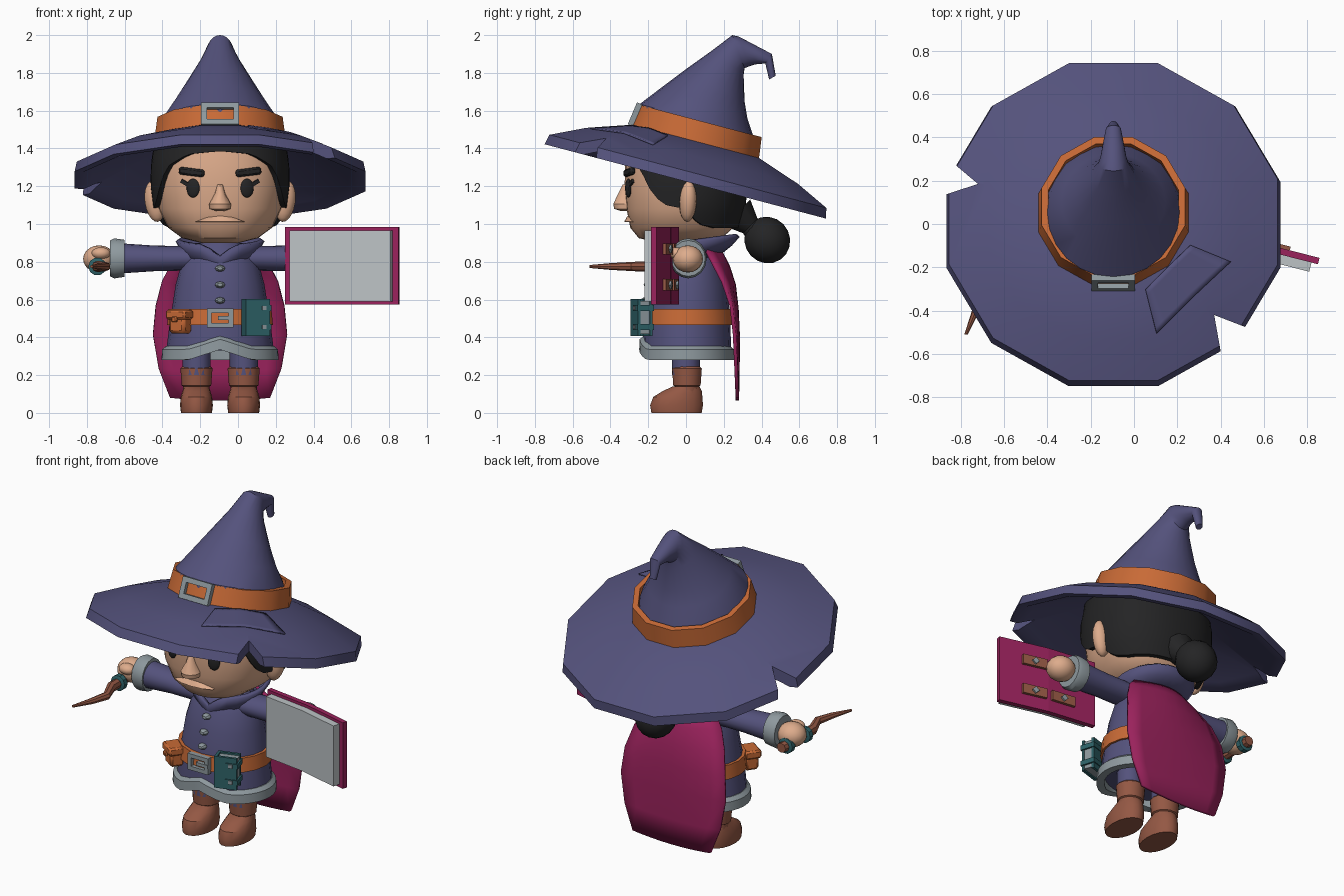
import bpy, bmesh, math
from math import sin, cos, pi, radians
from mathutils import Vector, Matrix, Euler

if "Cube" in bpy.data.objects:
    bpy.data.objects.remove(bpy.data.objects["Cube"])

CX = -0.095  # body centre line


def mat(name, r, g, b):
    m = bpy.data.materials.new(name)
    m.diffuse_color = [((c / 255 + 0.055) / 1.055) ** 2.4 for c in (r, g, b)] + [1]
    m.use_nodes = True
    m.node_tree.nodes["Principled BSDF"].inputs["Base Color"].default_value = m.diffuse_color
    return m


PURPLE = mat("purple_cloth", 84, 82, 124)
ORANGE = mat("orange_leather", 200, 106, 54)
SKIN = mat("skin", 222, 172, 140)
BLACK = mat("black_hair", 36, 36, 37)
MAGENTA = mat("magenta_cloth", 154, 34, 92)
BROWN = mat("brown_leather", 148, 88, 68)
TEAL = mat("teal", 46, 98, 104)
GREY = mat("grey_trim", 142, 153, 158)
PAGE = mat("page_paper", 188, 194, 197)


def add(name, verts, faces, m, solid=0, world=None):
    me = bpy.data.meshes.new(name)
    me.from_pydata([tuple(v) for v in verts], [], faces)
    bm = bmesh.new()
    bm.from_mesh(me)
    bmesh.ops.recalc_face_normals(bm, faces=bm.faces)
    bm.to_mesh(me)
    bm.free()
    me.materials.append(m)
    ob = bpy.data.objects.new(name, me)
    bpy.context.collection.objects.link(ob)
    if world:
        ob.matrix_world = world
    if solid:
        s = ob.modifiers.new("thickness", 'SOLIDIFY')
        s.thickness, s.offset = solid, 0
    return ob


def ring(c, u, v, n=16, off=0.0):
    c, u, v = Vector(c), Vector(u), Vector(v)
    return [c + u * cos(2 * pi * i / n + off) + v * sin(2 * pi * i / n + off) for i in range(n)]


def flat(z, rx, ry=None, x=CX, y=0, n=16, off=0.0):
    return ring((x, y, z), (rx, 0, 0), (0, ry or rx, 0), n, off)


def loft(name, rings, m, cap=True, loop=False, closed=True, **kw):
    n, k = len(rings[0]), len(rings)
    faces = [(r * n + i, r * n + (i + 1) % n, (r + 1) % k * n + (i + 1) % n, (r + 1) % k * n + i)
             for r in range(k if loop else k - 1) for i in range(n if closed else n - 1)]
    if cap and closed and not loop:
        faces += [tuple(range(n)), tuple(range((k - 1) * n, k * n))]
    return add(name, [p for r in rings for p in r], faces, m, **kw)


def box(name, size, loc, m, rot=(0, 0, 0), parent=Matrix(), bevel=0.0):
    v = [(x * size[0] / 2, y * size[1] / 2, z * size[2] / 2) for x in (-1, 1) for y in (-1, 1) for z in (-1, 1)]
    f = [(0, 1, 3, 2), (4, 6, 7, 5), (0, 4, 5, 1), (2, 3, 7, 6), (0, 2, 6, 4), (1, 5, 7, 3)]
    ob = add(name, v, f, m, world=parent @ Matrix.Translation(loc) @ Euler(rot).to_matrix().to_4x4())
    if bevel:
        ob.modifiers.new("bevel", 'BEVEL').width = bevel
    return ob


def ball(name, loc, scale, m, rot=(0, 0, 0), seg=16, rows=10):
    bm = bmesh.new()
    bmesh.ops.create_uvsphere(bm, u_segments=seg, v_segments=rows, radius=1)
    bmesh.ops.scale(bm, vec=scale, verts=bm.verts)
    me = bpy.data.meshes.new(name)
    bm.to_mesh(me)
    me.materials.append(m)
    ob = bpy.data.objects.new(name, me)
    bpy.context.collection.objects.link(ob)
    ob.location, ob.rotation_euler = loc, rot


def frame(name, w, h, t, d, m, world):
    for s in (-1, 1):
        box(name + "_side", (t, d, h), (s * (w - t) / 2, 0, 0), m, parent=world)
        box(name + "_bar", (w, d, t), (0, 0, s * (h - t) / 2), m, parent=world)


def lerp(tab, x):
    for p, q in zip(tab, tab[1:]):
        if x <= q[0]:
            t = max(0, (x - p[0]) / (q[0] - p[0]))
            return [a + (b - a) * t for a, b in zip(p[1:], q[1:])]
    return tab[-1][1:]


# ---- Hat: tilted brim with two notches, cone, band, buckle, patch
HAT = Matrix.Translation((CX, 0, 1.24)) @ Matrix.Rotation(radians(-14.8), 4, 'X')
TOP = [(0.34, 0.21), (0.6, 0.125), (0.785, 0.04)]
prof = [(0.36, 0.165), (0.70, 0.01), (0.75, -0.015), (0.797, -0.015)] + TOP[::-1]
brim = loft("hat_brim", [flat(z, r, x=0, n=12, off=pi / 12) for r, z in prof], PURPLE, world=HAT)
for tri in ([(0.37, -0.42), (0.42, -0.70), (0.72, -0.555)], [(-0.72, 0.185), (-1.0, 0.42), (-1.1, 0.06)]):
    cut = loft("notch_cutter", [[Vector((x, y, z)) for x, y in tri] for z in (0.8, 1.8)], PURPLE)
    mod = brim.modifiers.new("notch", 'BOOLEAN')
    mod.operation, mod.object, mod.solver = 'DIFFERENCE', cut, 'EXACT'
    bpy.context.view_layer.objects.active = brim
    bpy.ops.object.modifier_apply(modifier=mod.name)
    bpy.data.objects.remove(cut)
# front point, back point (y, z) and half width of each cone ring
cone = [(-0.27, 1.53, 0.375, 1.36, 0.325), (-0.245, 1.635, 0.355, 1.47, 0.305), (-0.12, 1.73, 0.325, 1.56, 0.24),
        (0.0, 1.82, 0.31, 1.65, 0.18), (0.14, 1.92, 0.305, 1.79, 0.105), (0.245, 2.0, 0.31, 1.825, 0.07),
        (0.28, 1.992, 0.335, 1.835, 0.06), (0.36, 1.95, 0.365, 1.845, 0.05), (0.455, 1.90, 0.42, 1.85, 0.035),
        (0.475, 1.785, 0.44, 1.765, 0.02)]
loft("hat_cone", [ring((CX, (a + c) / 2, (b + d) / 2), (w, 0, 0), (0, (c - a) / 2, (d - b) / 2), 24)
                  for a, b, c, d, w in cone], PURPLE)
loft("hat_band", [flat(z, r, x=0, n=12, off=pi / 12) for r, z in
                  ((0.31, 0.19), (0.36, 0.19), (0.343, 0.315), (0.31, 0.315))], ORANGE, loop=True, world=HAT)
frame("hat_buckle", 0.2, 0.125, 0.03, 0.03, GREY,
      HAT @ Matrix.Translation((0, -0.348, 0.26)) @ Matrix.Rotation(-0.14, 4, 'X'))
A, B, C, D = [Vector(p) for p in ((0.148, -0.364), (0.355, -0.153), (0.541, -0.215), (0.199, -0.556))]


def brim_point(p):
    d = (math.degrees(math.atan2(p.y, p.x)) + 15) % 30 - 15
    return (p.x, p.y, lerp(TOP, p.length * cos(radians(d)) / cos(pi / 12))[0] + 0.004)


loft("brim_patch", [[brim_point(A.lerp(B, i / 8).lerp(D.lerp(C, i / 8), j / 8)) for i in range(9)]
                    for j in range(9)], PURPLE, closed=False, solid=0.009, world=HAT)

# ---- Head, hair, ears and face
HEAD = [(0.90, 0.10, 0.14, 0.10), (0.925, 0.20, 0.25, 0.19), (0.98, 0.275, 0.295, 0.25), (1.08, 0.325, 0.315, 0.285),
        (1.2, 0.34, 0.325, 0.30), (1.32, 0.338, 0.322, 0.30), (1.43, 0.32, 0.30, 0.28)]


def head(a, z, off=0.0):
    rx, yf, yb = lerp(HEAD, z)
    sx, cy = (math.copysign(abs(f) ** 0.88, f) for f in (sin(a), cos(a)))
    return Vector((CX + (rx + off) * sx, -((yf if cy > 0 else yb) + off) * cy, z))


def face_y(x, z):
    return head(math.asin((abs(x) / lerp(HEAD, z)[0]) ** (1 / 0.88)), z).y


loft("head", [[head(2 * pi * i / 32, r[0]) for i in range(32)] for r in HEAD], SKIN)
LINE = [(0, 1.385), (25, 1.37), (45, 1.31), (55, 1.24), (63, 1.15), (75, 1.10), (90, 1.08), (100, 1.0), (120, 0.98),
        (180, 0.98)]
rows = []
for k in range(8):
    row = []
    for i in range(48):
        a = 2 * pi * i / 48
        lo = lerp(LINE, 180 - abs(180 - i * 7.5))[0]
        hi = 1.41 + 0.06 * cos(a)
        row.append(head(a, lo + (hi - lo) * max(0, k - 1) / 6, 0.0 if k == 0 else 0.028))
    rows.append(row)
loft("hair", rows, BLACK, cap=False)
ball("hair_bun", (CX, 0.43, 0.915), (0.12, 0.12, 0.125), BLACK, (0.6, 0, 0), 14, 9)
loft("bun_tie", [ring((CX, y, z), (r, 0, 0), (0, r * 0.7, r * 0.7), 12)
                 for y, z, r in ((0.27, 1.06, 0.10), (0.34, 0.99, 0.055), (0.40, 0.94, 0.08))], BLACK)
for s in (-1, 1):
    ball("ear", (CX + s * 0.345, 0.01, 1.12), (0.055, 0.045, 0.11), SKIN, (0, s * 0.15, s * 0.3))
    ball("eye", (CX + s * 0.143, face_y(0.143, 1.19) - 0.002, 1.19), (0.036, 0.014, 0.05), BLACK, (0, 0, s * 0.3))
    box("eyelash", (0.045, 0.02, 0.02), (CX + s * 0.185, face_y(0.185, 1.215), 1.218), BLACK, (0, -s * 0.5, s * 0.4))
    box("eyebrow", (0.14, 0.03, 0.04), (CX + s * 0.15, face_y(0.15, 1.275), 1.275), BLACK, (0, -s * 0.12, s * 0.3),
        bevel=0.01)
loft("nose", [flat(z, w, d, y=y, n=12) for z, w, d, y in
              ((1.07, 0.025, 0.025, -0.325), (1.08, 0.055, 0.055, -0.325), (1.105, 0.058, 0.06, -0.325),
               (1.16, 0.028, 0.04, -0.32), (1.21, 0.015, 0.02, -0.315))], SKIN)
lip = [(-0.13, 1.012), (-0.07, 1.035), (0, 1.043), (0.07, 1.035), (0.13, 1.012)]
loft("upper_lip", [[Vector((CX + x, face_y(x, z) + dy, zz)) for dy, zz in
                    ((0.03, z), (-0.002, z), (-0.02, 1.012), (0.03, 1.008))] for x, z in lip], SKIN)

# ---- Robe, collar, hem, belt and buttons
loft("robe", [flat(z, rx, ry, y=y, n=20) for z, rx, ry, y in
              ((0.33, 0.285, 0.235, 0.005), (0.45, 0.27, 0.23, 0.005), (0.55, 0.255, 0.222, 0.008),
               (0.68, 0.235, 0.205, 0.012), (0.79, 0.205, 0.175, 0.015), (0.85, 0.165, 0.15, 0.02),
               (0.9, 0.12, 0.12, 0.03))], PURPLE)


def hem_ring(r, z):
    pts = flat(z, 0.285 + r, 0.228 + r, y=0.005, n=36)
    for p in pts:
        if p.y < 0:
            p.z += 0.055 * max(0, 1 - abs(p.x - CX) / 0.17)
    return pts


loft("robe_hem", [hem_ring(r, z) for r, z in ((-0.02, 0.28), (0.025, 0.28), (0.022, 0.335), (0.0, 0.355),
                                              (-0.02, 0.355))], GREY, loop=True)
collar = []
for z, rx, ry, y in ((0.81, 0.17, 0.14, 0.02), (0.87, 0.20, 0.19, 0.045), (0.915, 0.225, 0.215, 0.06)):
    pts = flat(z, rx, ry, y=y, n=24)
    for p in pts:  # front opening dips in a V, back rises
        p.z += (p.y - y) / ry * 0.025 - 0.06 * max(0, 1 - abs(p.x - CX) / 0.09) * (p.y < 0)
    collar.append(pts)
loft("collar", collar, PURPLE, cap=False, solid=0.025)
loft("belt", [flat(z, 0.26 + r, 0.228 + r, y=0.006, n=20) for r, z in
              ((-0.02, 0.465), (0.02, 0.465), (0.012, 0.55), (-0.02, 0.55))], ORANGE, loop=True)
frame("belt_buckle", 0.14, 0.10, 0.024, 0.03, GREY, Matrix.Translation((CX, -0.245, 0.503)))
box("buckle_prong", (0.08, 0.025, 0.02), (CX + 0.03, -0.25, 0.503), GREY)
for z, y in ((0.765, -0.172), (0.678, -0.197), (0.595, -0.212)):
    ball("button", (CX, y, z), (0.027, 0.018, 0.027), GREY, (pi / 2, 0, 0), 8, 6)

# ---- Belt pouch and small belt book
P = Matrix.Translation((-0.305, -0.185, 0.48)) @ Matrix.Rotation(-0.6, 4, 'Z')
box("pouch", (0.10, 0.085, 0.11), (0, 0, -0.005), ORANGE, parent=P, bevel=0.015)
box("pouch_flap", (0.125, 0.10, 0.05), (0, -0.003, 0.04), ORANGE, parent=P, bevel=0.01)
box("pouch_clasp", (0.03, 0.02, 0.03), (0, -0.055, 0.015), ORANGE, parent=P, bevel=0.005)
K = Matrix.Translation((0.095, -0.235, 0.505)) @ Matrix.Rotation(0.3, 4, 'Z')
box("small_book_pages", (0.115, 0.05, 0.175), (0.004, 0, 0), GREY, parent=K)
for y in (-0.033, 0.033):
    box("small_book_cover", (0.13, 0.016, 0.195), (0, y, 0), TEAL, parent=K)
box("small_book_spine", (0.016, 0.08, 0.195), (-0.06, 0, 0), TEAL, parent=K)
for z in (-0.05, 0.05):
    box("small_book_strap", (0.075, 0.092, 0.03), (0.035, 0, z), TEAL, parent=K)
    box("small_book_stud", (0.022, 0.01, 0.022), (0.03, -0.048, z), GREY, parent=K)

# ---- Arms and legs
for s in (-1, 1):
    def arm(d, rz, ry, n=16):
        return ring((CX + s * d, 0.012, 0.818), (0, ry, 0), (0, 0, rz), n)
    loft("sleeve", [arm(*p) for p in ((0.08, 0.06, 0.09), (0.2, 0.065, 0.085), (0.35, 0.068, 0.08),
                                      (0.53, 0.08, 0.085))], PURPLE)
    loft("cuff", [arm(*p) for p in ((0.505, 0.075, 0.075), (0.505, 0.098, 0.094), (0.56, 0.106, 0.098),
                                    (0.582, 0.095, 0.09), (0.582, 0.06, 0.06))], GREY)
    ball("hand", (CX + s * 0.64, 0.01, 0.815), (0.085, 0.08, 0.072), SKIN)
    ball("thumb", (CX + s * 0.63, -0.05, 0.845), (0.05, 0.04, 0.032), SKIN)
    x = CX + s * 0.125
    loft("trouser_leg", [flat(z, 0.075, x=x, n=12) for z in (0.2, 0.36)], PURPLE)
    loft("boot_shaft", [flat(z, r, r * 0.95, x=x, y=0.005, n=14) for z, r in
                        ((0.06, 0.07), (0.14, 0.07), (0.145, 0.078), (0.235, 0.085), (0.245, 0.075))], BROWN)
    loft("boot_foot", [flat(z, w, d, x=x, y=y, n=18) for z, w, d, y in
                       ((0, 0.082, 0.135, -0.05), (0.04, 0.087, 0.142, -0.05), (0.085, 0.083, 0.132, -0.043),
                        (0.115, 0.074, 0.105, -0.02), (0.14, 0.066, 0.072, 0.0))], BROWN)

# ---- Wand with teal rings
path = [(-0.74, 0.125, 0.03), (-0.745, 0.08, 0.032), (-0.745, 0.07, 0.024), (-0.745, -0.18, 0.03),
        (-0.70, -0.29, 0.024), (-0.73, -0.40, 0.018), (-0.775, -0.51, 0.008)]
loft("wand", [ring((x, y, 0.775), (r, 0, 0), (0, 0, r), 8) for x, y, r in path], BROWN)
for y in (0.075, -0.10):
    loft("wand_ring", [ring((-0.745, y + d, 0.775), (r, 0, 0), (0, 0, r), 10)
                       for d, r in ((-0.02, 0.036), (-0.015, 0.048), (0.015, 0.048), (0.02, 0.036))], TEAL)

# ---- Open book in the other hand
for s, ang in ((-1, -0.14), (1, -0.25)):
    H = Matrix.Translation((0.555, -0.095, 0.778)) @ Matrix.Rotation(ang, 4, 'Z')
    box("book_cover", (0.31, 0.03, 0.41), (s * 0.152, 0, 0), MAGENTA, parent=H)
    box("book_pages", (0.277, 0.045, 0.375), (s * 0.138, -0.036, 0), PAGE, parent=H)
    for z in (-0.1, 0.09):
        box("book_strap", (0.15, 0.02, 0.06), (s * 0.09, 0.022, z), BROWN, parent=H)
        box("strap_stud", (0.03, 0.015, 0.03), (s * 0.09, 0.036, z), GREY, (0, pi / 4, 0), parent=H)

# ---- Cape: curved sheet hanging from the shoulders
cape = [(0.86, 0.18, 0.17, 0.08), (0.78, 0.222, 0.25, 0.08), (0.68, 0.255, 0.305, 0.06), (0.55, 0.27, 0.34, 0.03),
        (0.40, 0.277, 0.355, 0.02), (0.22, 0.275, 0.325, 0.01), (0.065, 0.272, 0.265, 0.0)]
loft("cape", [[Vector((CX + w * t / 4, y - bow * (t / 4) ** 2, z + 0.015 * (t / 4) ** 2)) for t in range(-4, 5)]
              for z, y, w, bow in cape], MAGENTA, closed=False, solid=0.018)

# ---- Smooth shading with sharp edges kept
bpy.ops.object.select_all(action='SELECT')
bpy.context.view_layer.objects.active = brim
bpy.ops.object.shade_smooth_by_angle(angle=radians(32))
